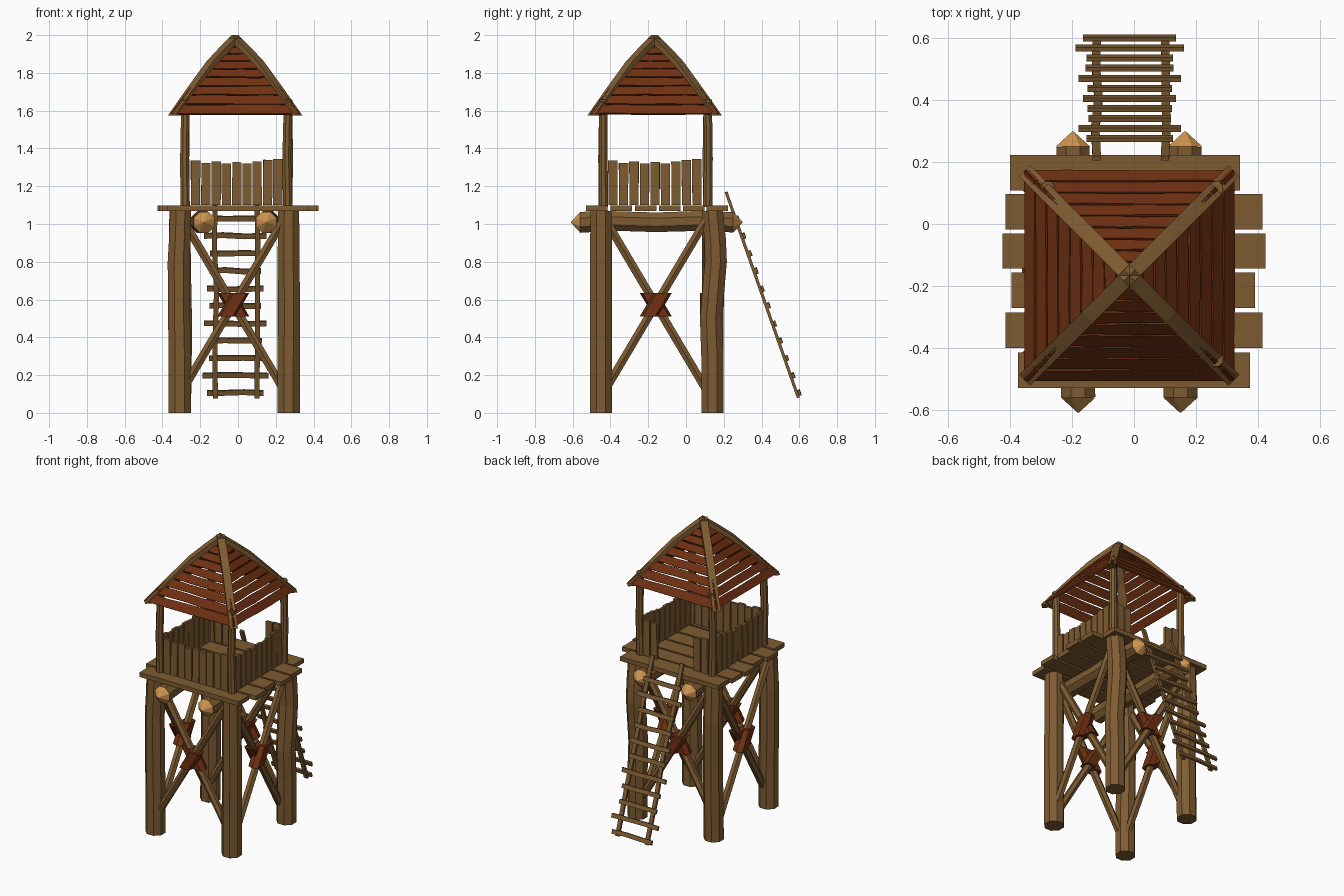
import bpy, bmesh, math, random
from mathutils import Vector as V

random.seed(4)
if "Cube" in bpy.data.objects:
    bpy.data.objects.remove(bpy.data.objects["Cube"])


def material(name, color):
    m = bpy.data.materials.new(name)
    m.use_nodes = True
    m.diffuse_color = (*color, 1)
    m.node_tree.nodes["Principled BSDF"].inputs["Base Color"].default_value = (*color, 1)
    return m


WOOD = material("brown wood", (0.21, 0.107, 0.032))
RED = material("red brown wood", (0.16, 0.03, 0.006))
CUT = material("fresh cut wood", (0.62, 0.3, 0.08))
CX, CY = -0.015, -0.16      # tower axis
PLANK_TOP = 1.1


def jit(a):
    return random.uniform(-a, a)


def make(name, bm, mat):
    bmesh.ops.recalc_face_normals(bm, faces=bm.faces)
    me = bpy.data.meshes.new(name)
    bm.to_mesh(me)
    bm.free()
    me.materials.append(mat)
    ob = bpy.data.objects.new(name, me)
    bpy.context.collection.objects.link(ob)
    return ob


def loft(name, rings, mat):
    """Skin a list of equal point rings and cap both ends."""
    bm = bmesh.new()
    rows = [[bm.verts.new(p) for p in ring] for ring in rings]
    n = len(rows[0])
    for a, b in zip(rows, rows[1:]):
        for i in range(n):
            j = (i + 1) % n
            bm.faces.new((a[i], a[j], b[j], b[i]))
    bm.faces.new(rows[0])
    bm.faces.new(rows[-1])
    return make(name, bm, mat)


def frame(pts, ref):
    d = (V(pts[-1]) - V(pts[0])).normalized()
    u = d.cross(V(ref)).normalized()
    return u, u.cross(d)


def log(name, pts, radii, mat, sides=8, ref=(0.3, 1, 0.2)):
    u, w = frame(pts, ref)
    angles = [math.tau * (i + 0.5) / sides for i in range(sides)]
    return loft(name, [[V(p) + (u * math.cos(a) + w * math.sin(a)) * r for a in angles]
                       for p, r in zip(pts, radii)], mat)


def beam(name, pts, width, depth, ref, mat=WOOD):
    """Rectangular bar; depth is measured along ref."""
    u, w = frame(pts, ref)
    u, w = u * width / 2, w * depth / 2
    return loft(name, [[V(p) + u + w, V(p) - u + w, V(p) - u - w, V(p) + u - w]
                       for p in pts], mat)


# Legs: slightly crooked octagonal trunks
heights = [0, 0.3, 0.5, 0.8, 0.92, 1.07]
bends = {
    (-1, -1): [(0, 0), (0, 0), (-0.004, 0), (-0.006, 0), (0, 0), (0.004, 0)],
    (1, -1): [(0, 0), (0, 0), (0.002, 0), (0, 0), (0, 0), (0, 0)],
    (1, 1): [(0, 0), (0, 0), (0, -0.008), (0, 0.018), (0, 0.014), (0, 0)],
    (-1, 1): [(0, 0), (0.004, 0), (0.006, 0), (0, 0.008), (0, 0.004), (0, 0)],
}
for (sx, sy), bend in bends.items():
    x, y = -0.02 + sx * 0.288, -0.155 + sy * 0.295
    log("leg", [(x + b[0], y + b[1], z) for b, z in zip(bend, heights)],
        [0.064, 0.064, 0.063, 0.063, 0.062, 0.06], WOOD, ref=(0, 1, 0))

# Cross braces with red wraps on all four sides
for nx, ny in ((0, -1), (0, 1), (1, 0), (-1, 0)):
    n, side = V((nx, ny, 0)), V((-ny, nx, 0))
    mid = V((-0.025, -0.16, 0.573)) + n * 0.285
    for s in (-1, 1):
        d = (side * s * 0.51 + V((0, 0, 0.86)))
        off = n * s * 0.016
        log("cross_brace", [mid + off - d * 0.53, mid + off + d * 0.53],
            [0.025, 0.025], WOOD, sides=6, ref=n)
        # wrap has level ends
        rings = []
        for e in (-0.0625, 0.0625):
            c = mid + off + d * (e / 0.86)
            a, b = side * 0.048, n * 0.036
            rings.append([c - a * 0.7 - b, c + a * 0.7 - b, c + a,
                          c + a * 0.7 + b, c - a * 0.7 + b, c - a])
        loft("brace_wrap", rings, RED)

# Carrying logs with pointed, freshly cut tips
for x0, x1 in ((-0.18, -0.197), (0.15, 0.165)):
    z = 1.012
    ys = [-0.56, -0.38, -0.16, 0.06, 0.25]
    pts = [(x0 + (x1 - x0) * i / 4, y, z + (0.004 if i % 2 else -0.003))
           for i, y in enumerate(ys)]
    log("carrying_log", pts, [0.06, 0.056, 0.056, 0.057, 0.058], WOOD, ref=(0, 0, 1))
    for p, s in ((pts[0], -1), (pts[-1], 1)):
        tip = (p[0], p[1] + s * 0.049, p[2])
        log("log_tip", [p, tip], [0.06, 0.002], CUT, ref=(0, 0, 1))

# Platform planks
for y, x0, x1 in ((-0.472, -0.375, 0.375), (-0.343, -0.415, 0.415),
                  (-0.214, -0.395, 0.39), (-0.087, -0.425, 0.425),
                  (0.04, -0.415, 0.415), (0.165, -0.4, 0.342)):
    beam("platform_plank", [(x0, y, 1.084), (x1, y, 1.084)], 0.114, 0.03, (0, 0, 1))

# Roof posts
for x in (-0.28, 0.263):
    for y in (-0.437, 0.115):
        log("roof_post", [(x, y, 1.09), (x + jit(0.006), y + jit(0.006), 1.35),
                          (x + 0.002, y, 1.66)], [0.027, 0.025, 0.024], WOOD,
            ref=(0, 1, 0))

# Railing boards: three full sides, and a gap for the ladder at the back
tops = [1.335, 1.322, 1.33, 1.32, 1.327, 1.32, 1.33, 1.34, 1.345]
for i, top in enumerate(tops):
    x, y = -0.225 + i * 0.0545, -0.386 + i * 0.0555
    spots = [((x, -0.44), (0, 1, 0)), ((-0.285, y), (1, 0, 0)), ((0.265, y), (1, 0, 0))]
    if i < 2 or i > 6:
        spots.append(((x, 0.118), (0, 1, 0)))
    for (px, py), ref in spots:
        beam("railing_board", [(px, py, PLANK_TOP), (px + jit(0.002), py + jit(0.002), top)],
             0.049, 0.018, ref)

# Roof: bowed hip beams meeting at the peak, cut level at the eaves
apex = V((CX, CY - 0.006, 0))
for sx in (-1, 1):
    for sy in (-1, 1):
        out = V((sx, sy, 0))
        u = V((-sy, sx, 0)).normalized() * 0.025
        rings = []
        for r, z in ((0, 2.0), (0.07, 1.93), (0.135, 1.86), (0.24, 1.715), (0.338, 1.575)):
            p = apex + out * r + V((0, 0, z))
            drop = -out * 0.036 if r > 0.3 else V((0, 0, -0.046))
            rings.append([p + u, p - u, p - u + drop, p + u + drop])
        loft("hip_beam", rings, WOOD)

# Roof boards: wavy rows with narrow gaps
ROWS, SEG = 9, 5
for nx, ny in ((0, -1), (0, 1), (1, 0), (-1, 0)):
    n, side = V((nx, ny, 0)), V((-ny, nx, 0))

    def roof_point(t, k):
        r = 0.335 * (1 - t)
        z = 1.582 + 0.39 * t + 0.022 * math.sin(math.pi * t)
        return apex + n * r + side * r * (2 * k / SEG - 1) + V((0, 0, z))

    for row in range(ROWS):
        bm = bmesh.new()
        edges = []
        for t in (row / ROWS, (row + 0.88) / ROWS):
            edges.append([bm.verts.new(roof_point(t + (jit(0.005) if 0 < k < SEG else 0), k))
                          for k in range(SEG + 1)])
        low, high = edges
        for k in range(SEG):
            bm.faces.new((low[k], low[k + 1], high[k + 1], high[k]))
        ob = make("roof_board", bm, RED)
        mod = ob.modifiers.new("thickness", "SOLIDIFY")
        mod.thickness = 0.012
        mod.offset = 0

# Ladder leaning on the back
top, foot = V((0, 0.212, 1.17)), V((0, 0.595, 0.08))
face = V((0, 1.09, 0.383)).normalized()
for x in (-0.12, 0.1):
    pts = [top.lerp(foot, t) + V((x + (jit(0.006) if 0 < t < 1 else 0), 0, 0))
           for t in (0, 0.25, 0.5, 0.75, 1)]
    beam("ladder_rail", pts, 0.027, 0.016, face)
spans = [0.15, 0.175, 0.14, 0.142, 0.165, 0.136, 0.15, 0.136, 0.133, 0.165, 0.14]
for i, h in enumerate(spans):
    c = top.lerp(foot, (1.07 - i * 0.0925) / 1.09) + face * 0.013 + V((-0.014, 0, 0))
    pts = [c + V((h * k, 0, 0 if abs(k) == 1 else jit(0.006))) for k in (-1, -0.4, 0.3, 1)]
    beam("ladder_rung", pts, 0.028, 0.014, face)
